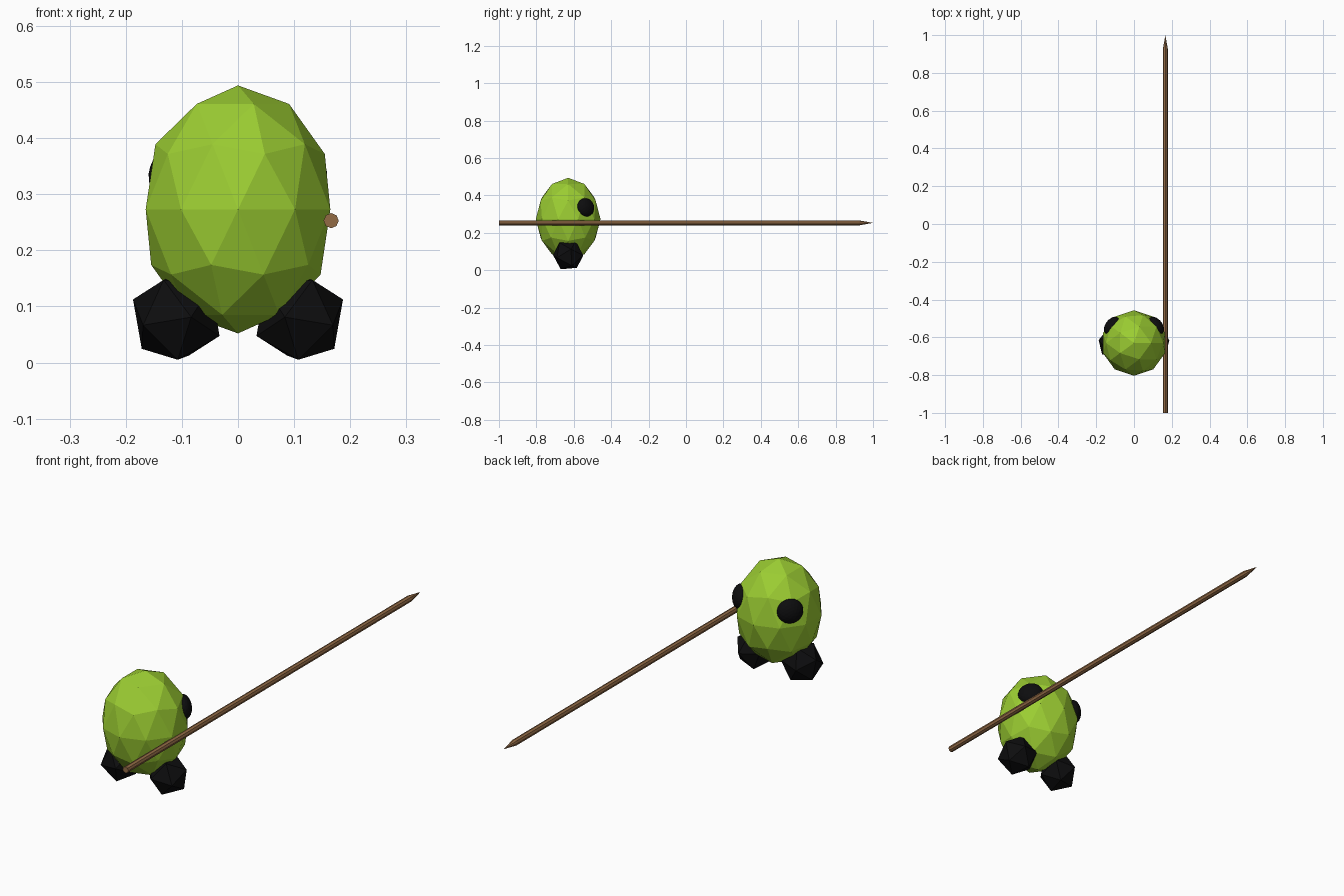
import bpy, math
from mathutils import Matrix, Vector

if "Cube" in bpy.data.objects:
    bpy.data.objects.remove(bpy.data.objects["Cube"])


def material(name, rgb):
    m = bpy.data.materials.new(name)
    m.diffuse_color = (*rgb, 1)
    m.use_nodes = True
    m.node_tree.nodes["Principled BSDF"].inputs["Base Color"].default_value = m.diffuse_color
    return m


GREEN = material("lime green", (0.33, 0.61, 0.032))
BLACK = material("near black", (0.004, 0.004, 0.0045))
BROWN = material("wood brown", (0.29, 0.145, 0.06))


def finish(name, mat, matrix=None):
    ob = bpy.context.object
    ob.name = ob.data.name = name
    ob.data.materials.append(mat)
    if matrix is not None:
        ob.matrix_world = matrix
    return ob


def ico(name, mat, level, loc, size, rot=Matrix.Identity(4)):
    bpy.ops.mesh.primitive_ico_sphere_add(subdivisions=level, radius=1)
    return finish(name, mat, Matrix.Translation(loc) @ rot @ Matrix.Diagonal((*size, 1)))


# Egg-shaped body
ico("body", GREEN, 2, (0, -0.63, 0.273), (0.173, 0.173, 0.221))

for side, label in ((-1, "left"), (1, "right")):
    # Faceted feet, turned outwards in mirror image
    turn = (Matrix.Rotation(math.radians(5), 4, 'X')
            @ Matrix.Rotation(math.radians(13 * side), 4, 'Z')
            @ Matrix.Rotation(math.radians(-48 * side), 4, 'Y'))
    if side > 0:
        turn = turn @ Matrix.Rotation(math.pi, 4, 'Z')
    ico(label + "_foot", BLACK, 1, (side * 0.11, -0.63, 0.08), (0.085,) * 3, turn)

    # Flattened round eyes set on the far side of the body
    out = Vector((side * 0.118, 0.093, 0.02))
    face = out.to_track_quat('Z', 'Y').to_matrix().to_4x4()
    ico(label + "_eye", BLACK, 3, (side * 0.118, -0.537, 0.335),
        (0.053, 0.050, 0.032), face)

# Long spear carried at the side: shaft and pointed tip
X, Z, R, NECK = 0.166, 0.253, 0.0135, 0.925
along = (-math.pi / 2, 0, 0)
bpy.ops.mesh.primitive_cylinder_add(vertices=8, radius=R, depth=NECK + 1,
                                    location=(X, (NECK - 1) / 2, Z), rotation=along)
finish("spear_shaft", BROWN)
bpy.ops.mesh.primitive_cone_add(vertices=8, radius1=R, radius2=0, depth=1 - NECK,
                                location=(X, (NECK + 1) / 2, Z), rotation=along)
finish("spear_tip", BROWN)
